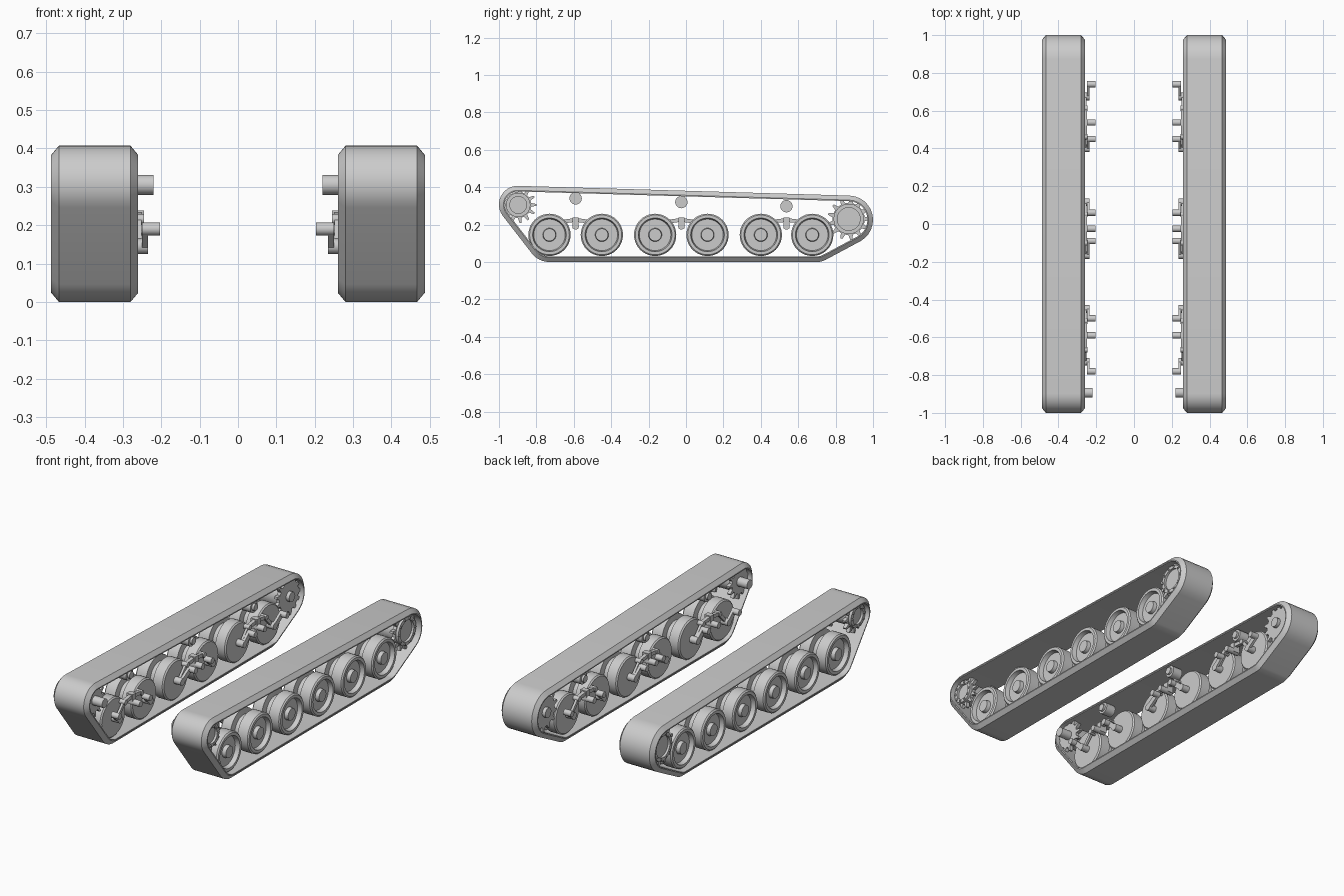
import bpy, bmesh, math
from mathutils import Vector

cube = bpy.data.objects.get("Cube")
if cube:
    bpy.data.objects.remove(cube)

# One grey for everything
grey = bpy.data.materials.new("plain_grey")
grey.use_nodes = True
GREY = (0.6, 0.6, 0.6, 1)
grey.diffuse_color = GREY
for node in grey.node_tree.nodes:
    if node.type == 'BSDF_PRINCIPLED':
        node.inputs["Base Color"].default_value = GREY

parts = []


def finish(name, bm):
    """Make an object from the left-hand part and mirror it to the other side."""
    bmesh.ops.recalc_face_normals(bm, faces=bm.faces)
    mesh = bpy.data.meshes.new(name)
    bm.to_mesh(mesh)
    bm.free()
    mesh.materials.append(grey)
    obj = bpy.data.objects.new(name, mesh)
    bpy.context.collection.objects.link(obj)
    mirror = obj.modifiers.new("other_side", 'MIRROR')
    mirror.use_mirror_merge = False
    parts.append(obj)


def lathe(bm, profile, y, z, sides=32):
    """Turn (radius, x) points about an axis along x."""
    rings = []
    for r, x in profile:
        if r == 0:
            rings.append([bm.verts.new((x, y, z))] * sides)
        else:
            rings.append([bm.verts.new((x, y + r * math.cos(a), z + r * math.sin(a)))
                          for a in (math.tau * i / sides for i in range(sides))])
    for a, b in zip(rings, rings[1:]):
        for i in range(sides):
            j = (i + 1) % sides
            corners = list(dict.fromkeys((a[i], a[j], b[j], b[i])))
            bm.faces.new(corners)


def rod(bm, r, x0, x1, y, z, sides=16):
    lathe(bm, [(0, x0), (r, x0), (r, x1), (0, x1)], y, z, sides)


def prism(bm, outline, x0, x1):
    """Extrude a (y, z) outline along x."""
    a = [bm.verts.new((x0, *p)) for p in outline]
    b = [bm.verts.new((x1, *p)) for p in outline]
    bm.faces.new(a)
    bm.faces.new(b[::-1])
    for i in range(len(a)):
        j = (i + 1) % len(a)
        bm.faces.new((a[i], a[j], b[j], b[i]))


def bar(bm, start, end, width, x0, x1):
    """Flat bar between two (y, z) points."""
    s, e = Vector(start), Vector(end)
    d = (e - s).normalized()
    n = Vector((-d.y, d.x)) * width / 2
    prism(bm, [s + n, s - n, e - n, e + n], x0, x1)


# Track belt: a chamfered section swept around four rounded corners (y, z, radius)
IN, OUT = 0.26, 0.487
corners = [(-0.73, 0.12, 0.12), (0.70, 0.10, 0.10), (0.87, 0.225, 0.13), (-0.90, 0.307, 0.10)]


def tangent(a, b):
    dy, dz = b[0] - a[0], b[1] - a[1]
    return math.atan2(dz, dy) - math.acos((a[2] - b[2]) / math.hypot(dy, dz))


path = []
for i, c in enumerate(corners):
    start = tangent(corners[i - 1], c)
    sweep = (tangent(c, corners[(i + 1) % 4]) - start) % math.tau
    path += [(c, start + sweep * k / 12) for k in range(13)]

section = [(IN, 0.03), (IN, 0.024), (IN + 0.02, 0), (OUT - 0.02, 0), (OUT, 0.024), (OUT, 0.03)]
bm = bmesh.new()
loops = [[bm.verts.new((x, c[0] + (c[2] - inset) * math.cos(a), c[1] + (c[2] - inset) * math.sin(a)))
          for x, inset in section] for c, a in path]
for i, loop in enumerate(loops):
    nxt = loops[(i + 1) % len(loops)]
    for k in range(len(section)):
        m = (k + 1) % len(section)
        bm.faces.new((loop[k], loop[m], nxt[m], nxt[k]))
finish("track_belt", bm)

# Road wheels: twin rims with a groove, dished outer face and hub
WHEEL_Z = 0.145
wheel_profile = [(0, 0.28), (0.106, 0.28), (0.113, 0.287), (0.113, 0.345), (0.08, 0.35),
                 (0.08, 0.385), (0.113, 0.39), (0.113, 0.453), (0.106, 0.46), (0.09, 0.46),
                 (0.084, 0.435), (0.036, 0.435), (0.033, 0.457), (0, 0.457)]
wheels = [-0.73, -0.45, -0.165, 0.115, 0.40, 0.675]
for i, y in enumerate(wheels):
    bm = bmesh.new()
    lathe(bm, wheel_profile, y, WHEEL_Z, 40)
    finish(f"road_wheel_{i + 1}", bm)


# Toothed end wheels: two gear plates, a drum and a bolted ring
def toothed_wheel(name, y, z, root, tip, teeth=13):
    bm = bmesh.new()
    outline = []
    for t in range(teeth):
        for step, r in ((-0.3, root), (-0.1, tip), (0.1, tip), (0.3, root)):
            a = math.tau * (t + step) / teeth
            outline.append((y + r * math.cos(a), z + r * math.sin(a)))
    for x in (0.285, 0.43):
        prism(bm, outline, x, x + 0.02)
    rod(bm, root - 0.01, 0.30, 0.435, y, z, 32)
    ring = root - 0.005
    lathe(bm, [(ring, 0.449), (ring, 0.465), (ring - 0.02, 0.465), (ring - 0.02, 0.452),
               (0, 0.452)], y, z, 32)
    for t in range(10):
        a = math.tau * t / 10
        rod(bm, 0.006, 0.46, 0.47, y + (ring - 0.01) * math.cos(a), z + (ring - 0.01) * math.sin(a), 6)
    finish(name, bm)


toothed_wheel("front_toothed_wheel", -0.897, 0.305, 0.07, 0.097)
toothed_wheel("rear_toothed_wheel", 0.87, 0.23, 0.086, 0.112)
bm = bmesh.new()
rod(bm, 0.026, 0.22, 0.30, -0.893, 0.305, 24)
finish("front_axle", bm)
bm = bmesh.new()
rod(bm, 0.028, 0.265, 0.30, 0.87, 0.23, 12)
finish("rear_hub", bm)

# Return rollers under the upper run
for i, (y, z) in enumerate([(-0.59, 0.34), (-0.025, 0.32), (0.537, 0.298)]):
    bm = bmesh.new()
    lathe(bm, [(0, 0.262), (0.02, 0.262), (0.02, 0.275), (0.033, 0.275),
               (0.033, 0.335), (0, 0.335)], y, z, 24)
    finish(f"return_roller_{i + 1}", bm)

# Suspension: a central pivot with two cranked arms for each wheel pair
PIVOT_Z = 0.19
crank_shift = [(-0.05, -0.05), (0.075, -0.055), (0.05, 0.065)]
for i, shifts in enumerate(crank_shift):
    pair = wheels[2 * i:2 * i + 2]
    mid = sum(pair) / 2
    bm = bmesh.new()
    rod(bm, 0.017, 0.203, 0.285, mid, PIVOT_Z)
    bar(bm, (mid, 0.18), (mid, 0.238), 0.032, 0.245, 0.285)
    for y, shift in zip(pair, shifts):
        side = math.copysign(1, y - mid)
        # upper rocker arm and its pin
        bar(bm, (mid, 0.225), (mid + side * 0.075, 0.215), 0.02, 0.25, 0.27)
        rod(bm, 0.014, 0.245, 0.28, mid + side * 0.075, 0.215)
        # link down to the wheel hub
        bar(bm, (mid + side * 0.075, 0.215), (y, WHEEL_Z), 0.018, 0.252, 0.266)
        # crank and frame shaft
        rod(bm, 0.017, 0.203, 0.25, y + shift, PIVOT_Z)
        bar(bm, (y + shift, PIVOT_Z), (y, WHEEL_Z), 0.03, 0.235, 0.25)
        rod(bm, 0.02, 0.235, 0.285, y, WHEEL_Z)
    finish(f"suspension_{i + 1}", bm)

# Smooth the round surfaces, keep the edges sharp
bpy.ops.object.select_all(action='DESELECT')
for obj in parts:
    obj.select_set(True)
bpy.context.view_layer.objects.active = parts[0]
bpy.ops.object.shade_smooth_by_angle(angle=math.radians(32))
